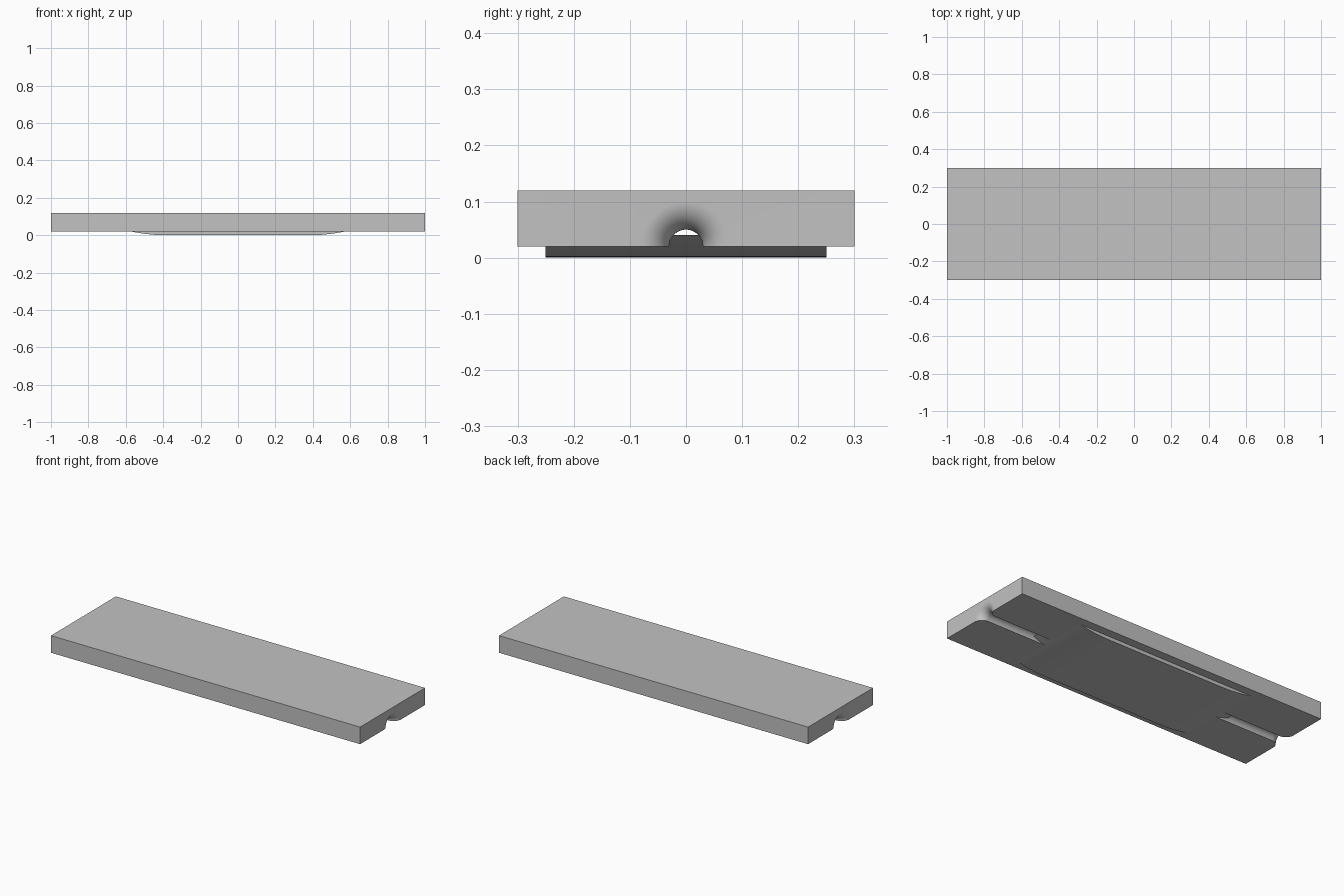
import bpy, bmesh, math
from mathutils import Vector

if "Cube" in bpy.data.objects:
    bpy.data.objects.remove(bpy.data.objects["Cube"], do_unlink=True)

GREY = (0.54, 0.54, 0.54, 1)
grey = bpy.data.materials.new("plain_grey")
grey.use_nodes = True
grey.diffuse_color = GREY
grey.node_tree.nodes["Principled BSDF"].inputs["Base Color"].default_value = GREY


def add_object(name, bm):
    bmesh.ops.recalc_face_normals(bm, faces=bm.faces)
    mesh = bpy.data.meshes.new(name)
    bm.to_mesh(mesh)
    bm.free()
    mesh.materials.append(grey)
    obj = bpy.data.objects.new(name, mesh)
    bpy.context.collection.objects.link(obj)
    return obj


def select_only(obj):
    bpy.ops.object.select_all(action="DESELECT")
    obj.select_set(True)
    bpy.context.view_layer.objects.active = obj


# Main slab
bm = bmesh.new()
bmesh.ops.create_cube(bm, size=1)
bmesh.ops.scale(bm, vec=(2, 0.6, 0.1), verts=bm.verts)
bmesh.ops.translate(bm, vec=(0, 0, 0.07), verts=bm.verts)
slab = add_object("slab", bm)

# Round channel along the underside, flared at both ends with a quarter-circle fillet
BORE, FILLET, STEPS = 0.03, 0.05, 16
half = []
for i in range(STEPS + 1):
    a = math.pi / 2 * i / STEPS
    half.append((1 - FILLET + FILLET * math.sin(a),
                 BORE + FILLET * (1 - math.cos(a))))
half += [(1.05, BORE + FILLET), (1.05, 0)]
profile = [(-x, r) for x, r in reversed(half)] + half

bm = bmesh.new()
verts = [bm.verts.new((x, 0, r)) for x, r in profile]
edges = [bm.edges.new(pair) for pair in zip(verts, verts[1:])]
bmesh.ops.spin(bm, geom=verts + edges, cent=(0, 0, 0), axis=(1, 0, 0),
               angle=math.tau, steps=48)
bmesh.ops.remove_doubles(bm, verts=bm.verts, dist=0.00005)
bmesh.ops.translate(bm, vec=(0, 0, 0.02), verts=bm.verts)
cutter = add_object("channel_cutter", bm)
cutter.hide_render = True

cut = slab.modifiers.new("channel", "BOOLEAN")
cut.operation = "DIFFERENCE"
cut.solver = "EXACT"
cut.object = cutter
select_only(slab)
bpy.ops.object.modifier_apply(modifier=cut.name)
bpy.data.objects.remove(cutter, do_unlink=True)

# Shallow foot plate whose ends curve up into the slab and across the channel
FLAT, TIP, TOP, CURVE = 0.38, 0.65, 0.04, 12
right = []
for i in range(CURVE + 1):
    t = i / CURVE
    right.append((FLAT + (TIP - FLAT) * t, TOP * t * t))
outline = right + [(-x, z) for x, z in reversed(right)]

bm = bmesh.new()
face = bm.faces.new([bm.verts.new((x, -0.25, z)) for x, z in outline])
side = bmesh.ops.extrude_face_region(bm, geom=[face])["geom"]
bmesh.ops.translate(bm, vec=Vector((0, 0.5, 0)),
                    verts=[v for v in side if isinstance(v, bmesh.types.BMVert)])
plate = add_object("foot_plate", bm)

for obj in (slab, plate):
    select_only(obj)
    bpy.ops.object.shade_smooth_by_angle(angle=math.radians(30))
